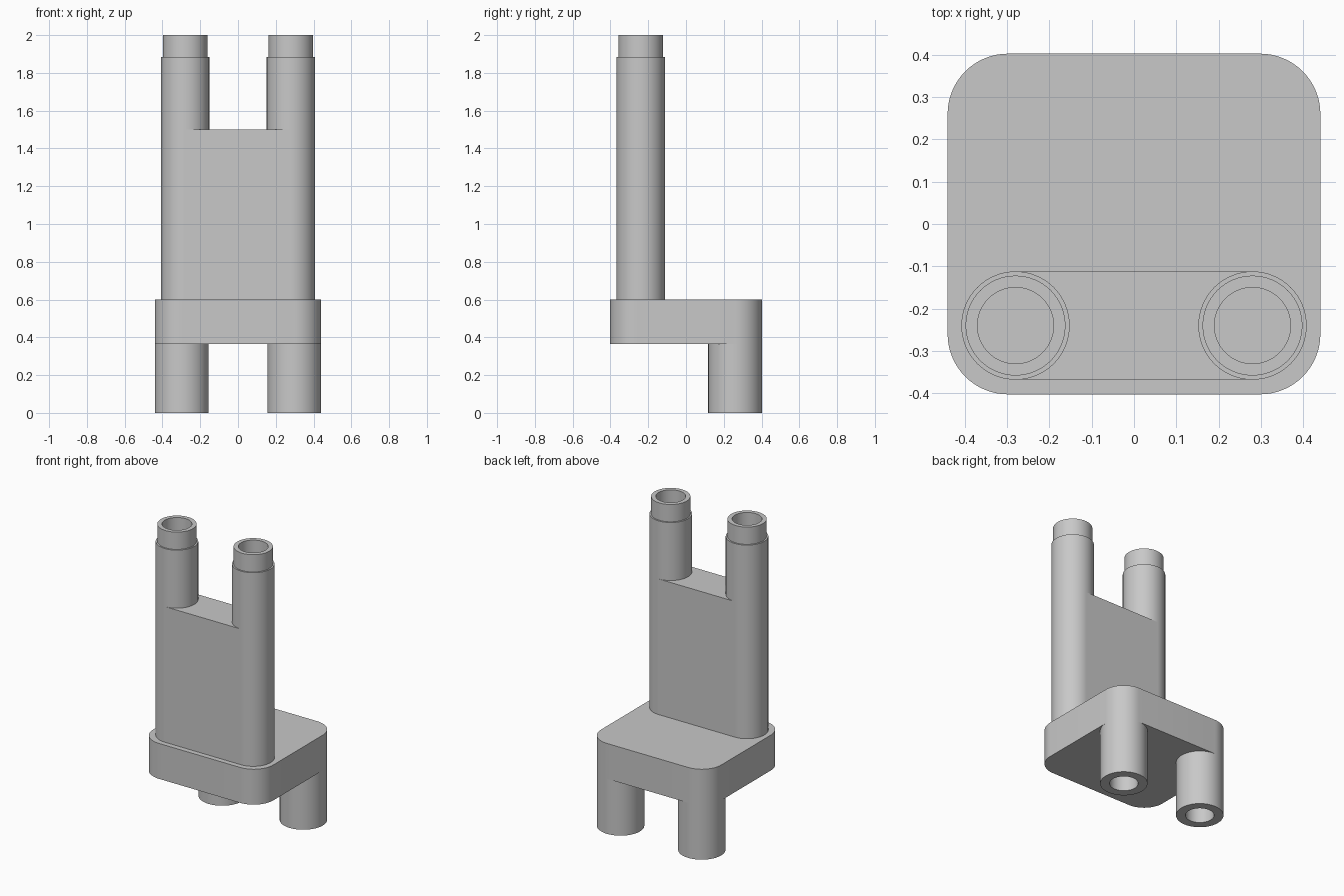
import bpy, bmesh
from math import pi, cos, sin, radians
from mathutils import Vector

SEGS = 64
TUBE_X, TUBE_Y, TUBE_R = 0.28, -0.24, 0.128
LEG_X, LEG_Y, LEG_R = 0.298, 0.26, 0.1425
BASE_Z, SEAT_Z, WALL_Z = 0.365, 0.6, 1.5

cube = bpy.data.objects.get("Cube")
if cube:
    bpy.data.objects.remove(cube, do_unlink=True)

grey = bpy.data.materials.new("plain_grey")
grey.use_nodes = True
grey.diffuse_color = (0.58, 0.58, 0.58, 1)
grey.node_tree.nodes["Principled BSDF"].inputs["Base Color"].default_value = (0.58, 0.58, 0.58, 1)


def finish(name, bm, location=(0, 0, 0)):
    bmesh.ops.remove_doubles(bm, verts=bm.verts, dist=1e-5)
    bmesh.ops.recalc_face_normals(bm, faces=bm.faces)
    mesh = bpy.data.meshes.new(name)
    bm.to_mesh(mesh)
    bm.free()
    mesh.materials.append(grey)
    obj = bpy.data.objects.new(name, mesh)
    obj.location = location
    bpy.context.collection.objects.link(obj)
    bpy.ops.object.select_all(action="DESELECT")
    obj.select_set(True)
    bpy.context.view_layer.objects.active = obj
    bpy.ops.object.shade_smooth_by_angle(angle=radians(30))
    return obj


def arc(cx, cy, r, start, end):
    n = round(abs(end - start) / (2 * pi) * SEGS)
    return [(cx + r * cos(start + (end - start) * i / n),
             cy + r * sin(start + (end - start) * i / n)) for i in range(n + 1)]


def prism(name, outline, z0, z1):
    bm = bmesh.new()
    face = bm.faces.new([bm.verts.new((x, y, z0)) for x, y in outline])
    top = bmesh.ops.extrude_face_region(bm, geom=[face], use_keep_orig=True)
    moved = [v for v in top["geom"] if isinstance(v, bmesh.types.BMVert)]
    bmesh.ops.translate(bm, verts=moved, vec=(0, 0, z1 - z0))
    return finish(name, bm)


def lathe(name, profile, location):
    bm = bmesh.new()
    verts = [bm.verts.new((r, 0, z)) for r, z in profile]
    edges = [bm.edges.new(pair) for pair in zip(verts, verts[1:])]
    bmesh.ops.spin(bm, geom=verts + edges, cent=Vector(), axis=(0, 0, 1),
                   angle=2 * pi, steps=SEGS)
    return finish(name, bm, location)


# Rounded base block whose back corners are flush with the legs
outline = []
for i, (sx, sy) in enumerate([(1, 1), (-1, 1), (-1, -1), (1, -1)]):
    outline += arc(sx * LEG_X, sy * LEG_Y, LEG_R, i * pi / 2, (i + 1) * pi / 2)
prism("base_block", outline, BASE_Z, SEAT_Z)

# Web between the uprights, with concave ends that hug the tubes
web = arc(TUBE_X, TUBE_Y, TUBE_R, pi / 2, 3 * pi / 2)
web += arc(-TUBE_X, TUBE_Y, TUBE_R, -pi / 2, pi / 2)
prism("upright_web", web, SEAT_Z, WALL_Z)

# Hollow uprights with stepped collars, and hollow legs
tube = [(TUBE_R, SEAT_Z), (TUBE_R, 1.885), (0.118, 1.885), (0.118, 2),
        (0.09, 2), (0.09, SEAT_Z + 0.01), (0, SEAT_Z + 0.01)]
leg = [(LEG_R, BASE_Z), (LEG_R, 0), (0.086, 0),
       (0.086, BASE_Z - 0.005), (0, BASE_Z - 0.005)]
for side, sx in (("left", 1), ("right", -1)):
    lathe(side + "_upright", tube, (sx * TUBE_X, TUBE_Y, 0))
    lathe(side + "_leg", leg, (sx * LEG_X, LEG_Y, 0))
